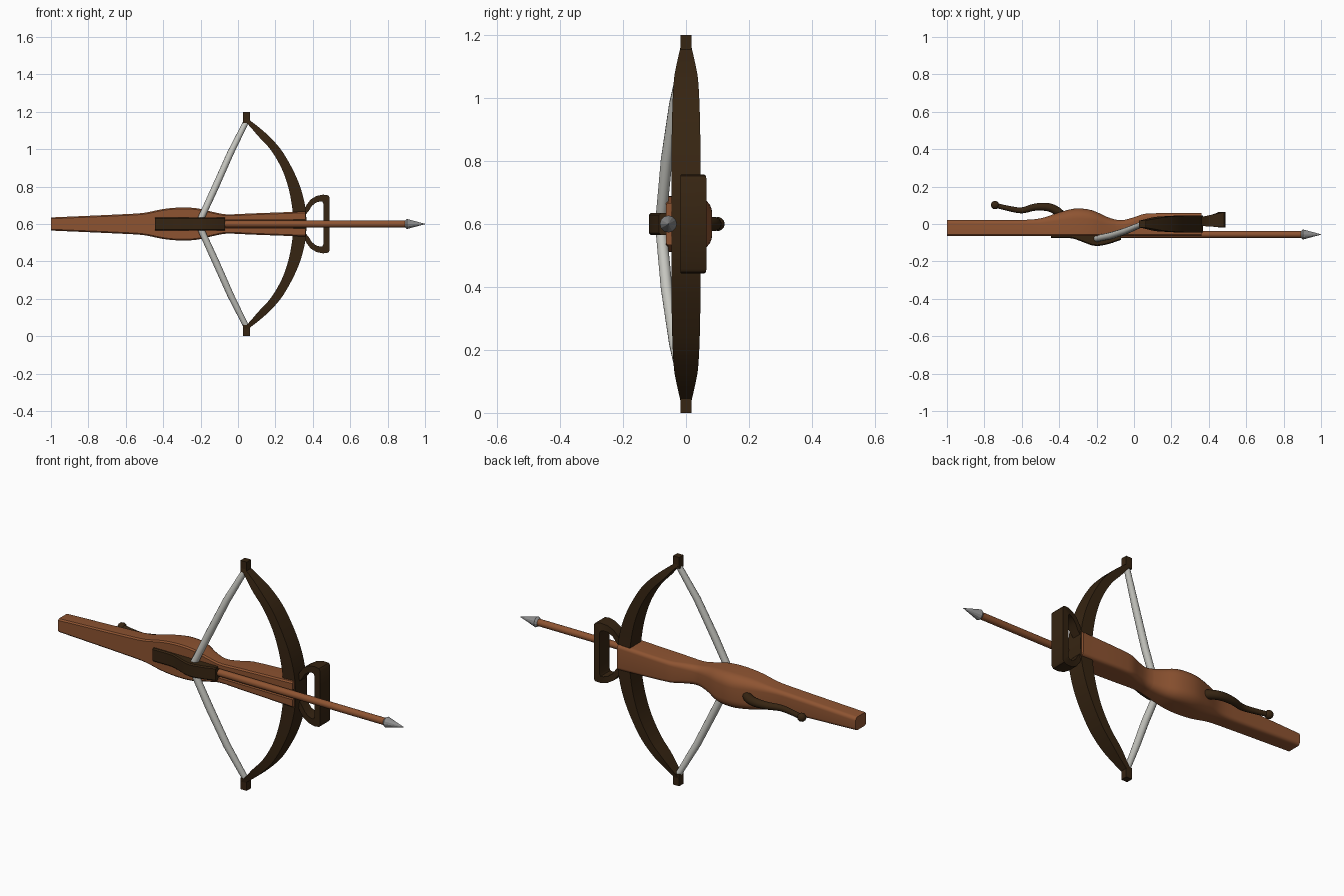
import bpy, bmesh, math
from mathutils import Vector

if "Cube" in bpy.data.objects:
    bpy.data.objects.remove(bpy.data.objects["Cube"])

ZC = 0.6  # height of the centre line


def material(name, rgb):
    m = bpy.data.materials.new(name)
    m.diffuse_color = (*rgb, 1)
    m.use_nodes = True
    m.node_tree.nodes["Principled BSDF"].inputs["Base Color"].default_value = m.diffuse_color
    return m


BROWN = material("brown_wood", (0.27, 0.088, 0.031))
DARK = material("dark_wood", (0.037, 0.018, 0.006))
STRING = material("pale_string", (0.56, 0.56, 0.52))
STEEL = material("grey_steel", (0.27, 0.27, 0.27))


def loft(name, rings, mat, smooth=40):
    """Skin a row of equal-sized rings and cap both ends."""
    bm = bmesh.new()
    vs = [[bm.verts.new(p) for p in r] for r in rings]
    n = len(rings[0])
    for a, b in zip(vs, vs[1:]):
        for i in range(n):
            bm.faces.new((a[i], a[(i + 1) % n], b[(i + 1) % n], b[i]))
    bm.faces.new(vs[0])
    bm.faces.new(vs[-1])
    bmesh.ops.recalc_face_normals(bm, faces=bm.faces)
    me = bpy.data.meshes.new(name)
    bm.to_mesh(me)
    bm.free()
    me.materials.append(mat)
    ob = bpy.data.objects.new(name, me)
    bpy.context.collection.objects.link(ob)
    bpy.ops.object.select_all(action='DESELECT')
    ob.select_set(True)
    bpy.context.view_layer.objects.active = ob
    if smooth:
        bpy.ops.object.shade_smooth_by_angle(angle=math.radians(smooth))
    return ob


def sample(table, t):
    """Smooth interpolation of rows (t, v1, v2, ...)."""
    k = max(0, min(len(table) - 2, sum(r[0] <= t for r in table) - 1))
    a, b = table[k], table[k + 1]
    p, q = table[max(k - 1, 0)], table[min(k + 2, len(table) - 1)]
    h = b[0] - a[0]
    u = (t - a[0]) / h
    out = []
    for j in range(1, len(a)):
        ma = (b[j] - p[j]) / (b[0] - p[0]) * h
        mb = (q[j] - a[j]) / (q[0] - a[0]) * h
        out.append((2*u**3 - 3*u**2 + 1)*a[j] + (u**3 - 2*u**2 + u)*ma
                   + (3*u**2 - 2*u**3)*b[j] + (u**3 - u**2)*mb)
    return out


def steps(a, b, n):
    return [a + (b - a) * i / n for i in range(n + 1)]


def tube(name, pts, radii, mat, sides=16, smooth=40):
    pts = [Vector(p) for p in pts]
    rings = []
    for i, p in enumerate(pts):
        tan = pts[min(i + 1, len(pts) - 1)] - pts[max(i - 1, 0)]
        q = tan.to_track_quat('Z', 'Y')
        rings.append([p + q @ Vector((radii[i] * math.cos(2*math.pi*k/sides),
                                      radii[i] * math.sin(2*math.pi*k/sides), 0))
                      for k in range(sides)])
    return loft(name, rings, mat, smooth)


# Stock: flat front with a bolt groove, rounded back, swelling in the middle
# rows: x, half height, back y, back corner radius
STOCK = [(-1, .035, .022, .018), (-.6, .053, .022, .02), (-.5, .06, .03, .026),
         (-.4, .08, .062, .045), (-.31, .088, .083, .055), (-.22, .084, .072, .05),
         (-.14, .066, .036, .04), (-.07, .052, .02, .03), (0, .053, .036, .025),
         (.06, .056, .055, .02), (.36, .067, .058, .018)]


def stock_ring(x, groove):
    hz, yb, r = sample(STOCK, x)
    f = -.064
    half = [(f + groove, .024), (f, .025), (f, hz - .007), (f + .007, hz)]
    half += [(yb - r + r * math.sin(a), hz - r + r * math.cos(a))
             for a in steps(0, math.pi / 2, 6)]
    ring = half + [(y, -z) for y, z in reversed(half)]
    return [(x, y, ZC + z) for y, z in ring]


rings = [stock_ring(x, 0) for x in steps(-1, -.1, 36)]
rings += [stock_ring(x, .032) for x in steps(-.099, .36, 20)]
loft("stock", rings, BROWN, 35)

# Bow limbs, one curved piece; rows: height from centre, inner x, outer x, half depth
BOW = [(0, .298, .368, .046), (.1, .288, .358, .046), (.2, .268, .332, .046),
       (.3, .232, .288, .045), (.4, .172, .228, .042), (.47, .108, .165, .037),
       (.52, .065, .108, .027), (.56, .028, .055, .018)]
rings = []
for h in steps(-.56, .56, 56):
    xi, xo, d = sample(BOW, abs(h))
    rings.append([(xi, -d, ZC + h), (xo, -d, ZC + h), (xo, d, ZC + h), (xi, d, ZC + h)])
loft("bow", rings, DARK, 30)

# Square nocks on the bow tips
for side, s in (("upper", 1), ("lower", -1)):
    loft(side + "_bow_tip",
         [[(x, y, ZC + s * z) for x, y in ((.027, -.018), (.063, -.018), (.063, .018), (.027, .018))]
          for z in (.54, .6)], DARK, 0)

# Foot stirrup: a D-shaped strap that widens toward its front bar
OUTER = [(.345, .06), (.365, .1), (.388, .131), (.42, .15), (.455, .157), (.482, .153), (.49, .142)]
INNER = [(.345, .03), (.378, .07), (.396, .098), (.418, .115), (.44, .121), (.451, .119), (.456, .11)]
half = list(zip(OUTER, INNER))
path = half + [((o[0], -o[1]), (i[0], -i[1])) for o, i in reversed(half)]
rings = []
for o, i in path:
    w = (o[0] - .345) / .145
    lo, hi = -.01 - .008 * w, .035 + .03 * w
    rings.append([(p[0], y, ZC + p[1]) for p, y in ((o, lo), (o, hi), (i, hi), (i, lo))])
loft("stirrup", rings, DARK, 40)

# Lock block that holds the string, humped over the bolt end
LOCK = [(-.443, -.076), (-.33, -.077), (-.28, -.094), (-.21, -.117), (-.14, -.108), (-.07, -.085)]
rings = []
for x in steps(-.443, -.07, 20):
    y = sample(LOCK, x)[0]
    rings.append([(x, -.045, ZC - .035), (x, y + .006, ZC - .035), (x, y, ZC - .029),
                  (x, y, ZC + .029), (x, y + .006, ZC + .035), (x, -.045, ZC + .035)])
loft("lock_block", rings, DARK, 30)

# Drawn string
TOP = [(.045, 0, .55), (-.04, -.036, .38), (-.12, -.062, .2), (-.198, -.078, .03)]
pts = [(x, y, ZC + z) for x, y, z in TOP] + [(x, y, ZC - z) for x, y, z in reversed(TOP)]
tube("string", pts, [.015, .018, .019, .018, .018, .019, .018, .015], STRING, 12, 60)

# Bolt shaft and faceted steel head
tube("bolt_shaft", [(-.2, -.056, ZC), (.91, -.056, ZC)], [.018, .018], BROWN, 20)
tube("bolt_head", [(.892, -.056, ZC), (.903, -.056, ZC), (1, -.056, ZC)],
     [.018, .027, .001], STEEL, 12, 0)

# Trigger lever with a round knob, behind the stock
LEVER = [(0, -.37, .03, .022), (1, -.41, .068, .023), (2, -.46, .09, .022), (3, -.53, .09, .019),
         (4, -.6, .073, .016), (5, -.67, .083, .014), (6, -.74, .1, .013)]
rows = [sample(LEVER, t) for t in steps(0, 6, 30)]
tube("trigger_lever", [(x, y, ZC) for x, y, r in rows], [r for x, y, r in rows], DARK, 14, 60)
angles = steps(.05, math.pi - .05, 10)
tube("lever_knob", [(-.743 - .022 * math.cos(a), .101, ZC) for a in angles],
     [.022 * math.sin(a) for a in angles], DARK, 14, 60)
